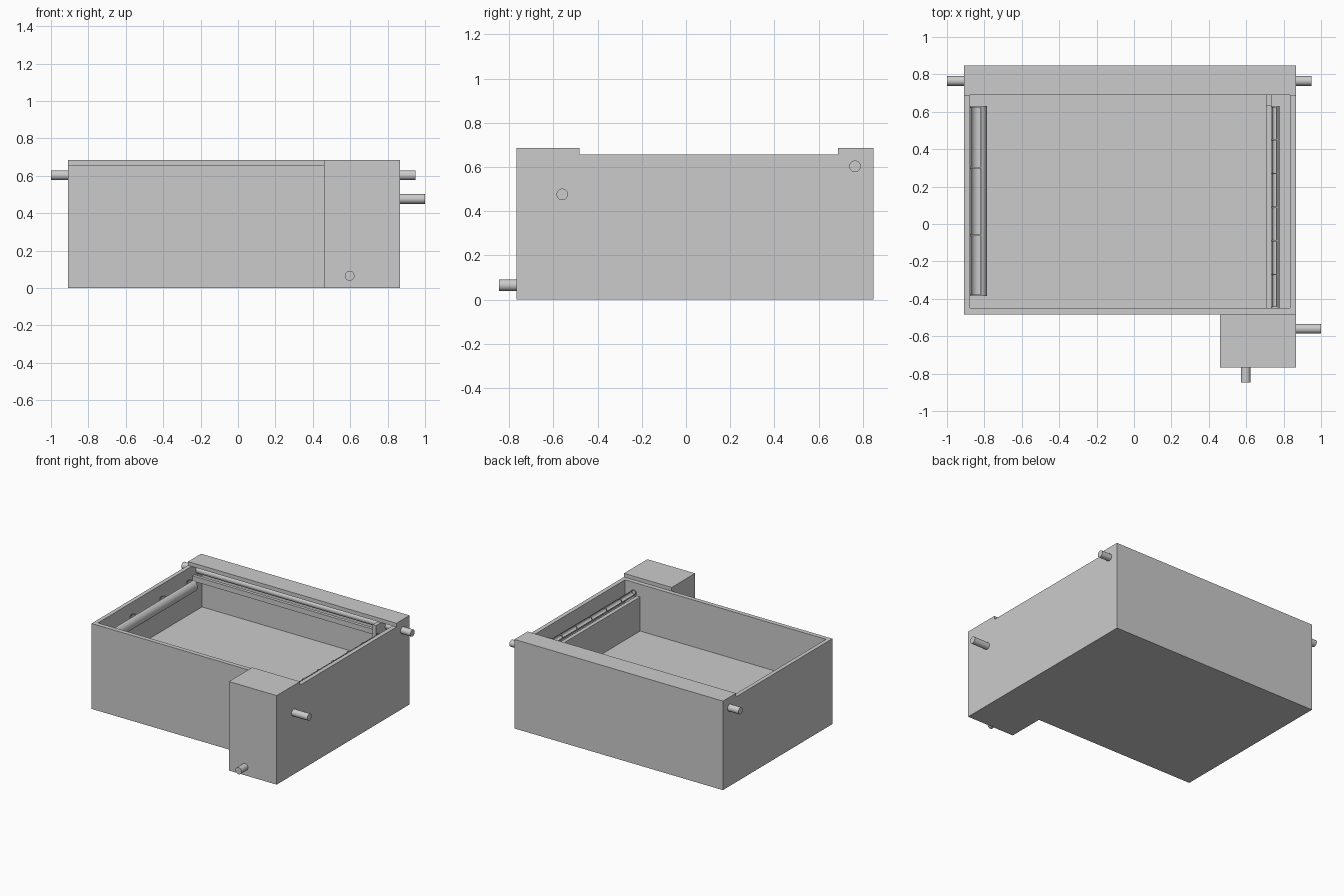
import bpy, bmesh, math
from mathutils import Vector

if "Cube" in bpy.data.objects:
    bpy.data.objects.remove(bpy.data.objects["Cube"])


def prism(name, pts, a, b, axis):
    """Extrude a closed 2D profile along x (profile y,z) or y (profile x,z)."""
    def place(p, t):
        return (t, p[0], p[1]) if axis == 'x' else (p[0], t, p[1])
    n = len(pts)
    verts = [place(p, a) for p in pts] + [place(p, b) for p in pts]
    faces = [(i, (i + 1) % n, n + (i + 1) % n, n + i) for i in range(n)]
    faces += [tuple(reversed(range(n))), tuple(range(n, 2 * n))]
    me = bpy.data.meshes.new(name)
    me.from_pydata(verts, [], faces)
    bm = bmesh.new()
    bm.from_mesh(me)
    bmesh.ops.recalc_face_normals(bm, faces=bm.faces)
    bm.to_mesh(me)
    bm.free()
    ob = bpy.data.objects.new(name, me)
    bpy.context.collection.objects.link(ob)
    return ob


def box(name, x0, x1, y0, y1, z0, z1):
    return prism(name, [(y0, z0), (y1, z0), (y1, z1), (y0, z1)], x0, x1, 'x')


def smooth(ob):
    bpy.ops.object.select_all(action='DESELECT')
    ob.select_set(True)
    bpy.context.view_layer.objects.active = ob
    bpy.ops.object.shade_smooth_by_angle(angle=math.radians(30))


def pipe(name, start, end, r):
    a, b = Vector(start), Vector(end)
    bpy.ops.mesh.primitive_cylinder_add(vertices=32, radius=r, depth=(b - a).length,
                                        location=(a + b) / 2)
    ob = bpy.context.object
    ob.name = name
    ob.rotation_euler = (b - a).to_track_quat('Z', 'Y').to_euler()
    smooth(ob)


def arc_shell(name, cx, cz, r_out, r_in, a0, a1, y0, y1, steps=28):
    """Part of a tube wall running along y."""
    ang = [math.radians(a0 + (a1 - a0) * i / steps) for i in range(steps + 1)]
    pts = [(cx + r_out * math.cos(t), cz + r_out * math.sin(t)) for t in ang]
    pts += [(cx + r_in * math.cos(t), cz + r_in * math.sin(t)) for t in reversed(ang)]
    smooth(prism(name, pts, y0, y1, 'y'))


def slotted_tube(name, cx, cz, r_out, r_in, slot, y0, y1, bridges, w):
    """Tube along y with an open slot crossed by narrow bridges."""
    arc_shell(name, cx, cz, r_out, r_in, slot[1], slot[0] + 360, y0, y1)
    for i, y in enumerate([y0 + w / 2] + bridges + [y1 - w / 2]):
        arc_shell(f"{name}_bridge_{i}", cx, cz, r_out, r_in, slot[0], slot[1],
                  y - w / 2, y + w / 2, 10)


# Tank with a raised cover along the back, hollowed by a stepped cutter
tank = prism("tank", [(-.483, 0), (.848, 0), (.848, .685), (.688, .685), (.688, .657),
                      (-.483, .657)], -.908, .866, 'x')
cutter = prism("cavity_cutter", [(-.449, .297), (.815, .297), (.815, .655), (.69, .655),
                                 (.69, 1), (-.449, 1)], -.877, .833, 'x')
cutter.hide_render = True
mod = tank.modifiers.new("cavity", 'BOOLEAN')
mod.operation = 'DIFFERENCE'
mod.solver = 'EXACT'
mod.object = cutter
bpy.context.view_layer.objects.active = tank
bpy.ops.object.modifier_apply(modifier="cavity")
bpy.data.objects.remove(cutter)

# Front corner chamber
box("corner_chamber", .46, .866, -.767, -.483, 0, .685)

# Overflow partition on the right, with a raised end at the back
prism("overflow_partition", [(-.449, .297), (.815, .297), (.815, .655), (.63, .655),
                             (.63, .56), (-.449, .56)], .705, .735, 'x')

# Rail below the back cover
box("back_rail", -.877, .705, .70, .725, .54, .58)

# Through pipe at the back and the chamber pipes
pipe("back_pipe", (-1, .765, .603), (.95, .765, .603), .026)
pipe("chamber_side_pipe", (.86, -.56, .476), (1, -.56, .476), .026)
pipe("chamber_front_pipe", (.597, -.76, .065), (.597, -.847, .065), .026)

# Slotted skimmer tube on the left and narrow slotted tube on the right
slotted_tube("skimmer_tube", -.831, .545, .046, .041, (75, 185), -.385, .63, [-.06, .30], .008)
slotted_tube("spray_tube", .756, .58, .021, .017, (65, 180), -.449, .63,
             [-.27, -.09, .09, .27, .45], .008)
